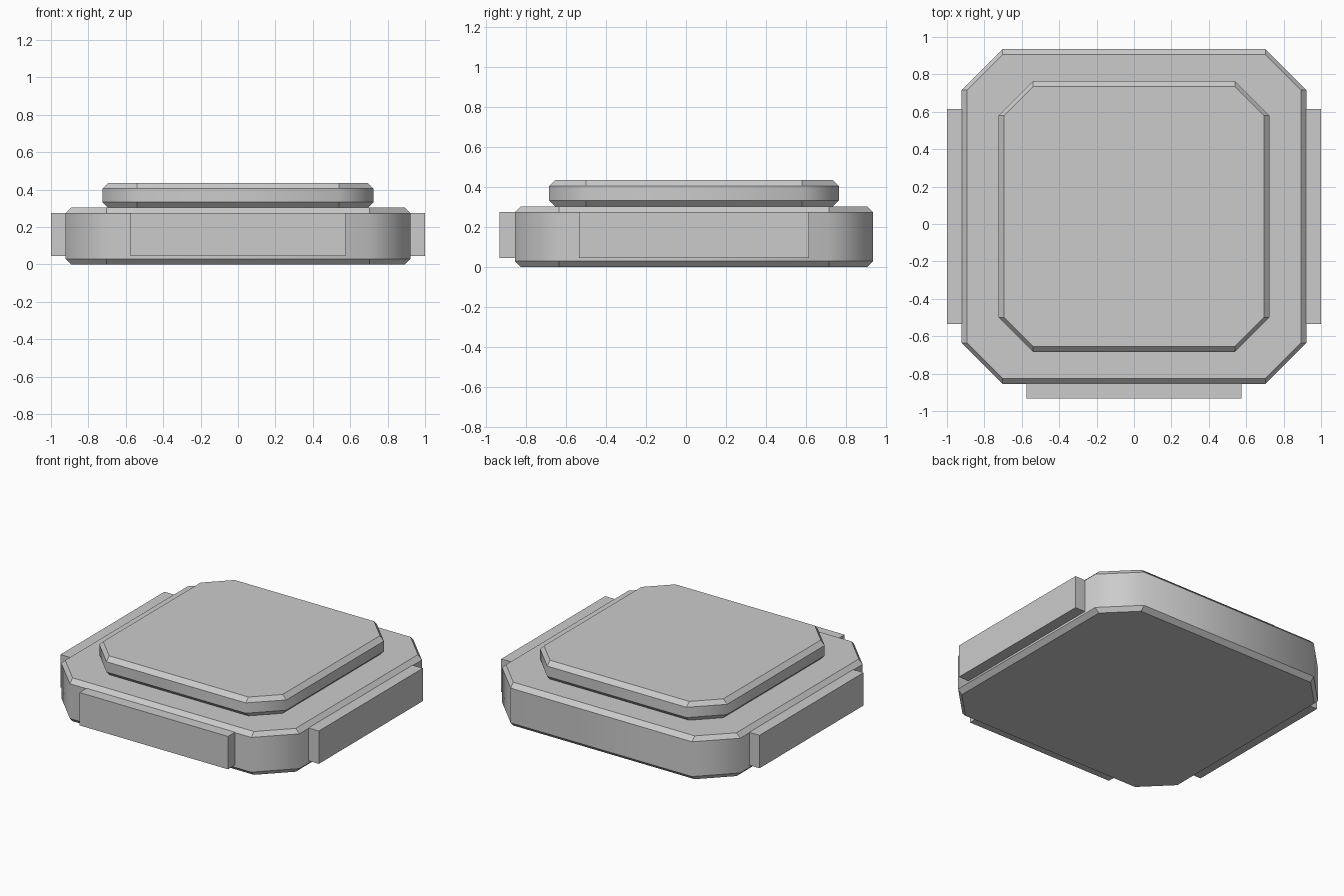
import bpy
import bmesh
from mathutils import Matrix

cube = bpy.data.objects.get("Cube")
if cube:
    bpy.data.objects.remove(cube, do_unlink=True)

grey = bpy.data.materials.new("light_grey")
grey.use_nodes = True
colour = (0.6, 0.6, 0.6, 1)
grey.diffuse_color = colour
grey.node_tree.nodes["Principled BSDF"].inputs["Base Color"].default_value = colour

CENTRE_Y = 0.04
BEVEL = 0.03


def finish(name, bm):
    bmesh.ops.recalc_face_normals(bm, faces=bm.faces[:])
    mesh = bpy.data.meshes.new(name)
    bm.to_mesh(mesh)
    bm.free()
    mesh.materials.append(grey)
    obj = bpy.data.objects.new(name, mesh)
    bpy.context.collection.objects.link(obj)
    return obj


def octagon(hx, hy, cut):
    """Rectangle outline with its corners cut off, counter-clockwise."""
    a, b = hx - cut, hy - cut
    return [(hx, -b), (hx, b), (a, hy), (-a, hy),
            (-hx, b), (-hx, -b), (-a, -hy), (a, -hy)]


def slab(name, hx, hy, cut, z0, z1):
    """Cut-corner slab with bevelled rims and smooth-shaded walls."""
    bm = bmesh.new()
    levels = [(z0, BEVEL), (z0 + BEVEL, 0), (z1 - BEVEL, 0), (z1, BEVEL)]
    rings = [[bm.verts.new((x, y + CENTRE_Y, z))
              for x, y in octagon(hx - inset, hy - inset, cut - inset)]
             for z, inset in levels]
    for low, high in zip(rings, rings[1:]):
        for i in range(len(low)):
            j = (i + 1) % len(low)
            face = bm.faces.new((low[i], low[j], high[j], high[i]))
            face.smooth = low is rings[1]
    bm.faces.new(rings[0])
    bm.faces.new(rings[-1])
    # Keep the rims crisp
    for edge in bm.edges:
        edge.smooth = all(f.smooth for f in edge.link_faces)
    return finish(name, bm)


def box(name, low, high):
    bm = bmesh.new()
    size = [h - l for l, h in zip(low, high)]
    mid = [(h + l) / 2 for l, h in zip(low, high)]
    bmesh.ops.create_cube(bm, size=1, matrix=Matrix.Translation(mid) @ Matrix.Diagonal((*size, 1)))
    return finish(name, bm)


# Main body and raised top
slab("base_slab", 0.922, 0.896, 0.22, 0, 0.303)
slab("raised_top", 0.724, 0.724, 0.185, 0.303, 0.435)

# Side panels on left, right and front; the back stays plain
PANEL = 0.575
Z0, Z1 = 0.045, 0.275
for name, side in (("left_panel", 1), ("right_panel", -1)):
    xs = sorted((side * 0.9, side * 1.0))
    box(name, (xs[0], CENTRE_Y - PANEL, Z0), (xs[1], CENTRE_Y + PANEL, Z1))
box("front_panel", (-PANEL, -0.932, Z0), (PANEL, -0.84, Z1))
